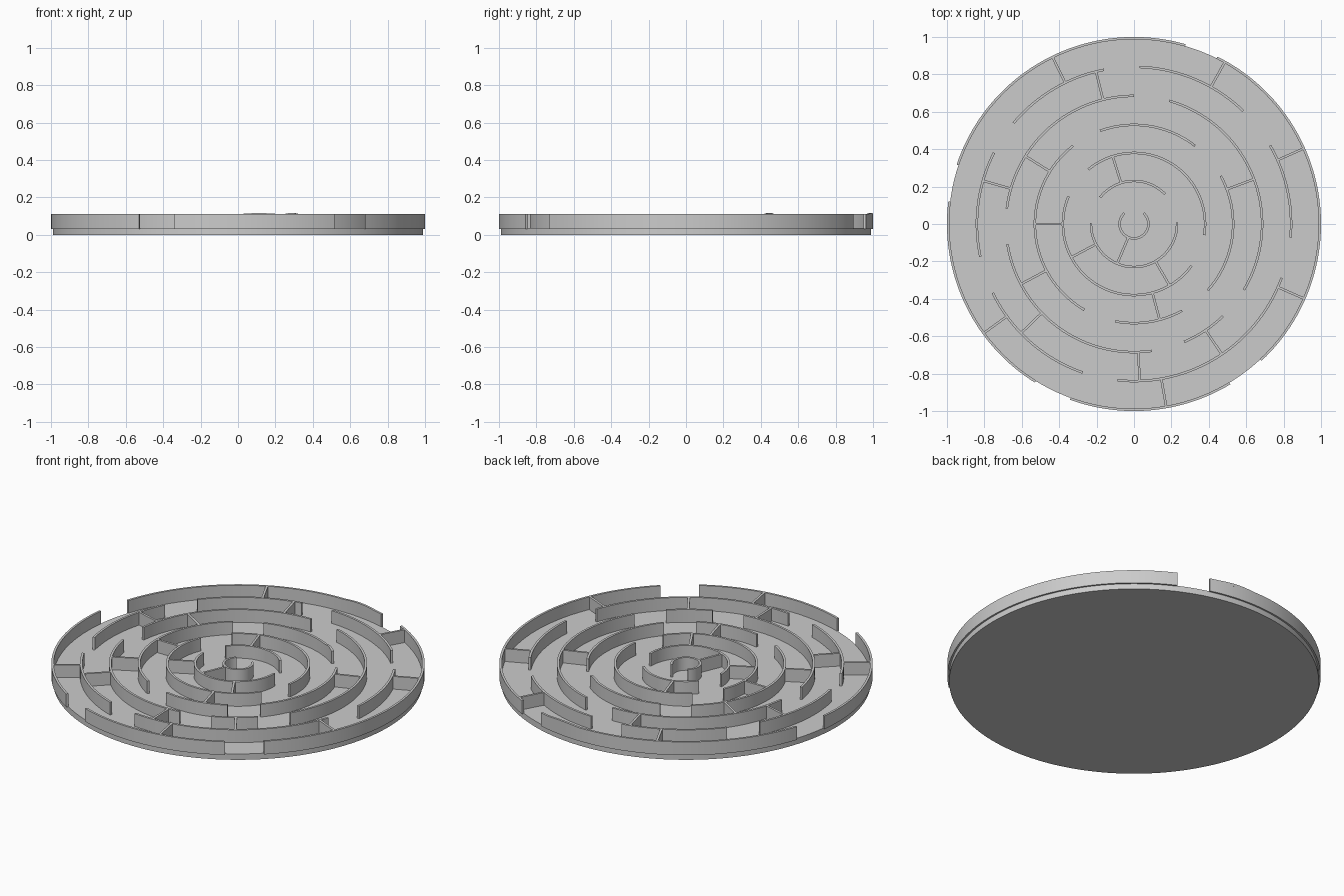
import bpy
import bmesh
from math import radians, cos, sin, pi, ceil

cube = bpy.data.objects.get("Cube")
if cube:
    bpy.data.objects.remove(cube, do_unlink=True)

FLOOR, BOTTOM, TOP = 0.035, 0.032, 0.11
HALF = 0.0065  # half of the wall thickness

grey = bpy.data.materials.new("plain grey")
grey.use_nodes = True
colour = (0.6, 0.6, 0.6, 1)
grey.diffuse_color = colour
grey.node_tree.nodes["Principled BSDF"].inputs["Base Color"].default_value = colour


def finish(name, bm):
    bmesh.ops.recalc_face_normals(bm, faces=bm.faces[:])
    mesh = bpy.data.meshes.new(name)
    bm.to_mesh(mesh)
    bm.free()
    mesh.materials.append(grey)
    obj = bpy.data.objects.new(name, mesh)
    bpy.context.collection.objects.link(obj)
    bpy.ops.object.select_all(action="DESELECT")
    obj.select_set(True)
    bpy.context.view_layer.objects.active = obj
    bpy.ops.object.shade_smooth_by_angle(angle=radians(30))
    return obj


def loft(bm, sections):
    """Skin a row of four-point sections and cap both ends."""
    loops = [[bm.verts.new(p) for p in s] for s in sections]
    for a, b in zip(loops, loops[1:]):
        for i in range(4):
            j = (i + 1) % 4
            bm.faces.new((a[i], a[j], b[j], b[i]))
    bm.faces.new(loops[0])
    bm.faces.new(loops[-1])


def arc(bm, radius, start, end, low=BOTTOM, top=TOP, swell=0.0):
    """Curved wall; swell lifts the middle of its top edge."""
    steps = max(4, ceil((end - start) / 2))
    sections = []
    for k in range(steps + 1):
        t = k / steps
        a = radians(start + (end - start) * t)
        high = top + swell * sin(pi * t)
        sections.append([(r * cos(a), r * sin(a), z) for r, z in (
            (radius - HALF, low), (radius + HALF, low),
            (radius + HALF, high), (radius - HALF, high))])
    loft(bm, sections)


def spoke(bm, inner, outer, angle):
    """Straight radial wall between two rings."""
    c, s = cos(radians(angle)), sin(radians(angle))
    loft(bm, [[(r * c - w * s, r * s + w * c, z) for w, z in (
        (-HALF, BOTTOM), (HALF, BOTTOM), (HALF, TOP), (-HALF, TOP))]
        for r in (inner, outer)])


# Base plate
bm = bmesh.new()
bmesh.ops.create_cone(bm, cap_ends=True, segments=180, radius1=0.99,
                      radius2=0.99, depth=FLOOR)
bmesh.ops.translate(bm, verts=bm.verts[:], vec=(0, 0, FLOOR / 2))
finish("base_plate", bm)

# Ring radius, then the start and end angles of its walls
RINGS = [
    (0.077, [(132, 408)]),
    (0.23, [(44, 142), (179, 362)]),
    (0.38, [(-9, 130), (157, 324)]),
    (0.53, [(52, 110), (-42, 29), (128, 240), (259, 299)]),
    (0.685, [(90, 173), (-31, 74), (189, 278), (293, 314)]),
    (0.84, [(46, 88), (101, 140), (153, 192), (206, 251), (264, 340), (-5, 30)]),
    (0.9935, [(-47, 63.5), (74, 161.5), (173, 238), (250, 301)]),
]
for n, (radius, spans) in enumerate(RINGS, 1):
    bm = bmesh.new()
    for start, end in spans:
        arc(bm, radius, start, end)
    finish(f"ring_wall_{n}", bm)

# Radial walls, listed from the innermost passage outward
SPOKES = [
    [247], [107.5, 208, 300], [180, 285], [20.5, 148, 208],
    [104, 164, 224, 272, 304], [24, 60.7, 116, 216, 280, 336.3],
]
for n, angles in enumerate(SPOKES):
    bm = bmesh.new()
    for angle in angles:
        spoke(bm, RINGS[n][0], RINGS[n + 1][0], angle)
    finish(f"radial_walls_{n + 1}", bm)

# Slight swellings on two wall tops
bm = bmesh.new()
arc(bm, RINGS[6][0], 77, 90, TOP - 0.01, TOP, 0.006)
arc(bm, RINGS[3][0], 52, 62, TOP - 0.01, TOP, 0.007)
finish("wall_top_swellings", bm)
